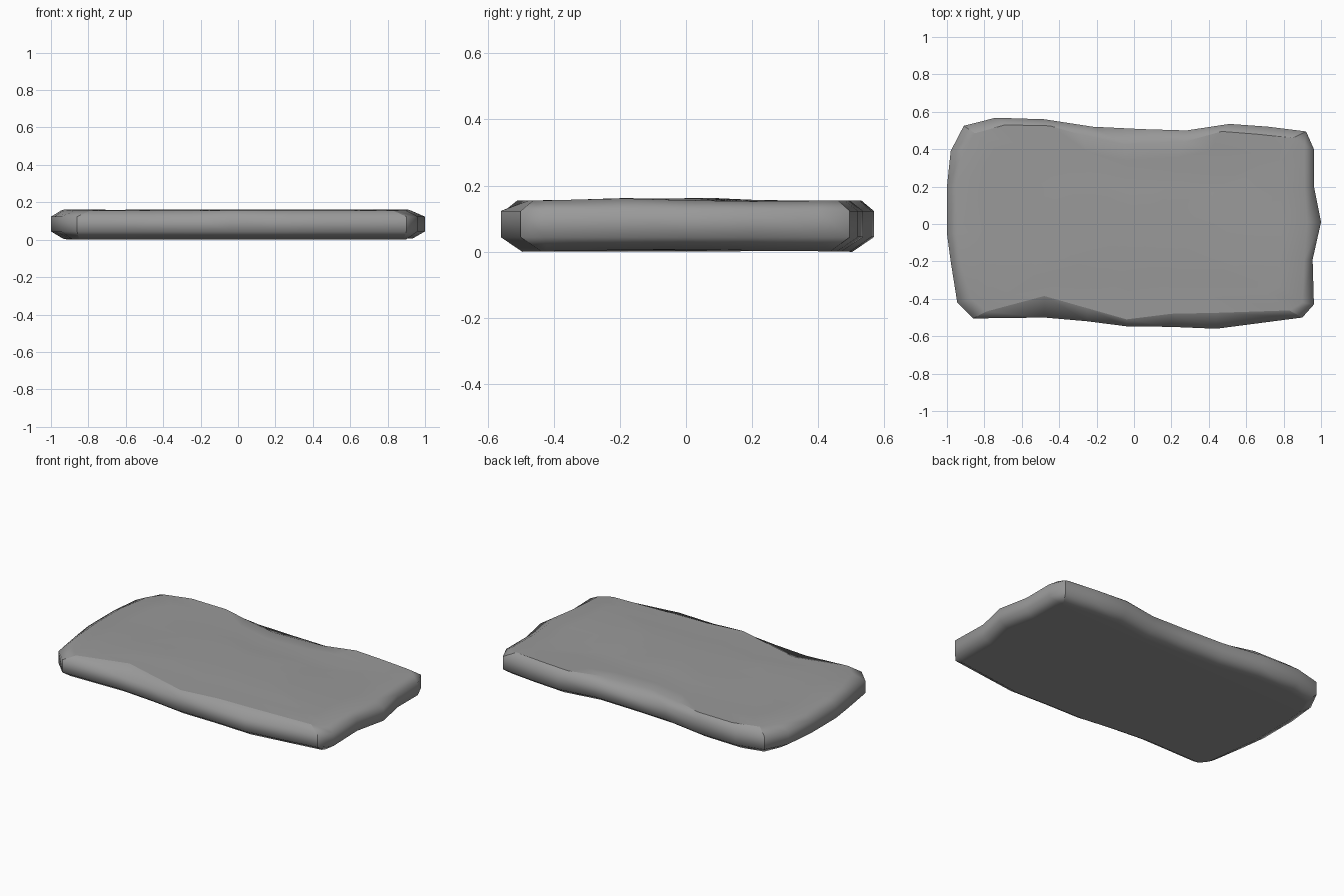
import bpy, bmesh, math
from mathutils import Vector

if "Cube" in bpy.data.objects:
    bpy.data.objects.remove(bpy.data.objects["Cube"])

# Widest outline of the slab, seen from above
rim = [(-.91, .525), (-.74, .568), (-.48, .56), (-.22, .52), (.05, .507), (.28, .50),
       (.51, .535), (.72, .52), (.92, .495), (.962, .40), (.962, .2), (1, .01),
       (.955, -.19), (.962, -.43), (.90, -.50), (.44, -.56), (.2, -.55), (-.04, -.547),
       (-.25, -.52), (-.48, -.50), (-.86, -.505), (-.945, -.42), (-.98, -.2),
       (-1, -.05), (-1, .2), (-.98, .39)]
# Worn edge of the top face, matching the rim point for point
top = [(-.85, .485), (-.69, .53), (-.45, .525), (-.29, .48), (-.05, .425), (.27, .44),
       (.47, .495), (.66, .48), (.85, .46), (.91, .42), (.91, .2), (.925, .01),
       (.91, -.19), (.90, -.42), (.83, -.462), (.44, -.475), (.2, -.48), (-.04, -.51),
       (-.25, -.45), (-.48, -.385), (-.79, -.468), (-.87, -.40), (-.93, -.2),
       (-.945, -.05), (-.945, .2), (-.91, .40)]


def top_z(x, y):
    """Slightly uneven upper surface"""
    ridge = .006 * math.exp(-((y + .2) / .12) ** 2)
    hollow = -.008 * math.exp(-((y - .22) / .15) ** 2 - ((x - .4) / .5) ** 2)
    bump = .009 * math.exp(-((y - .06) / .16) ** 2 - (x / .5) ** 2)
    return .156 + ridge + hollow + bump


def inset(points, dist):
    """Move a clockwise outline inwards"""
    n, out = len(points), []
    for i, p in enumerate(points):
        t = (Vector(points[(i + 1) % n]) - Vector(points[i - 1])).normalized()
        out.append((p[0] + t.y * dist, p[1] - t.x * dist))
    return out


bm = bmesh.new()


def ring(points, z):
    return [bm.verts.new((x, y, z(x, y) if callable(z) else z)) for x, y in points]


# Side wall: lower chamfer, upright band, worn upper chamfer
rings = [ring(inset(rim, .065), lambda x, y: .004 + .004 * math.cos(5 * y)),
         ring(rim, .045),
         ring(rim, .124),
         ring(top, top_z)]
# Top face rings
for s in (.8, .6, .4, .2):
    rings.append(ring([(x * (s + .06), y * s) for x, y in top], top_z))
n = len(rim)
for a, b in zip(rings, rings[1:]):
    for i in range(n):
        j = (i + 1) % n
        bm.faces.new((a[i], a[j], b[j], b[i]))
bm.faces.new(rings[0])
bm.faces.new(rings[-1])
bmesh.ops.recalc_face_normals(bm, faces=bm.faces)
for f in bm.faces:
    f.smooth = True

# Crisp stretches of the top edge, and the upright corner creases
for i in (0, 1, 2, 5, 6, 7, *range(14, 20)):
    bm.edges.get((rings[3][i], rings[3][i + 1])).smooth = False
for i in (0, 8, 14, 20):
    for a, b in zip(rings[:3], rings[1:4]):
        bm.edges.get((a[i], b[i])).smooth = False
zmin = min(v.co.z for v in bm.verts)
bmesh.ops.translate(bm, verts=bm.verts, vec=(0, 0, -zmin))

# Stone slab
mesh = bpy.data.meshes.new("stone_slab")
bm.to_mesh(mesh)
bm.free()
slab = bpy.data.objects.new("stone_slab", mesh)
bpy.context.collection.objects.link(slab)
weighted = slab.modifiers.new("flat_faces", 'WEIGHTED_NORMAL')
weighted.keep_sharp = True

# Dark stone
stone = bpy.data.materials.new("dark_stone")
stone.diffuse_color = (.32, .32, .32, 1)
stone.use_nodes = True
stone.node_tree.nodes["Principled BSDF"].inputs["Base Color"].default_value = stone.diffuse_color
mesh.materials.append(stone)
